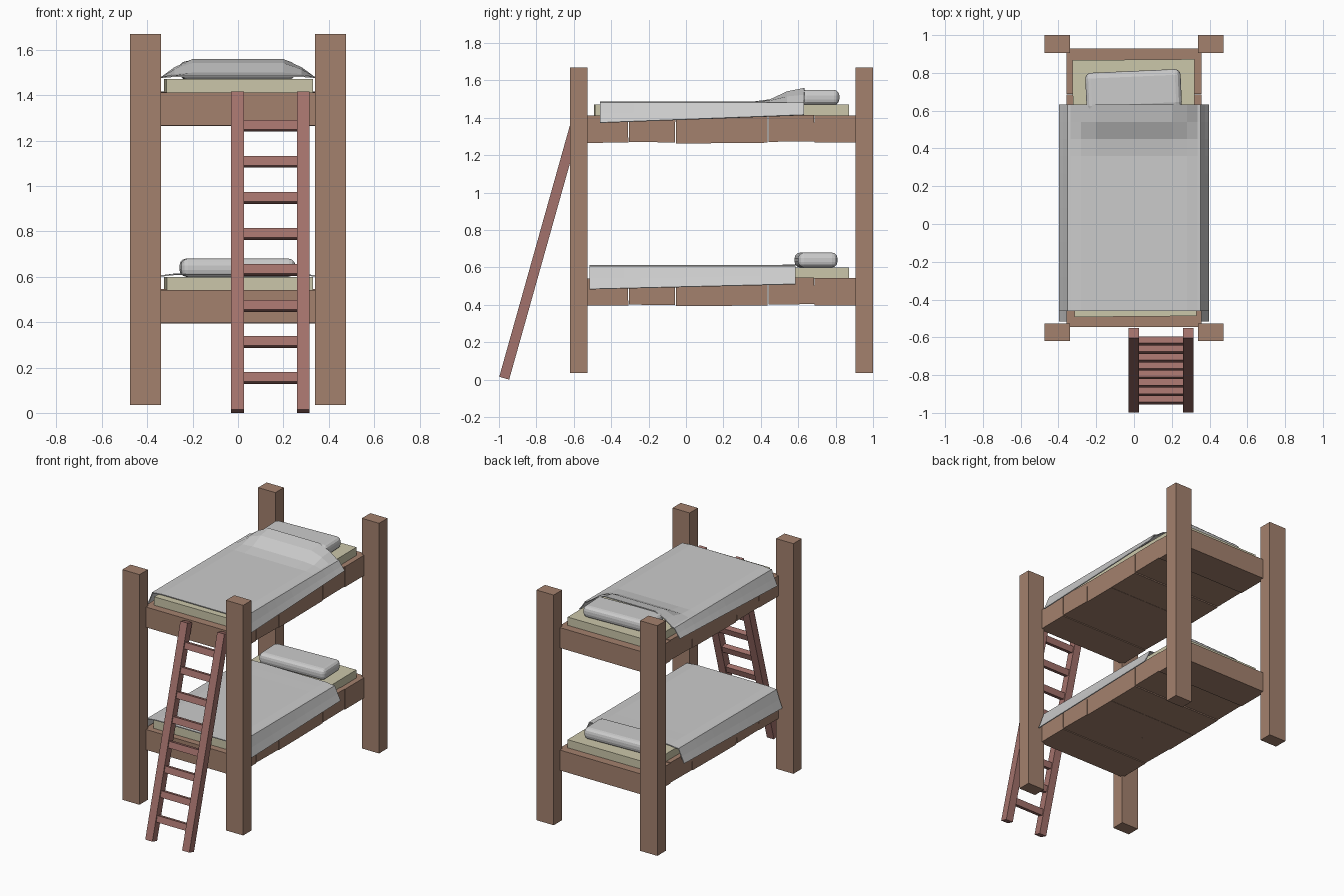
import bpy, bmesh, math
from mathutils import Matrix, Euler

if "Cube" in bpy.data.objects:
    bpy.data.objects.remove(bpy.data.objects["Cube"])


def material(name, rgb):
    m = bpy.data.materials.new(name)
    m.diffuse_color = (*rgb, 1)
    m.use_nodes = True
    m.node_tree.nodes["Principled BSDF"].inputs["Base Color"].default_value = m.diffuse_color
    return m


WOOD = material("wood", (0.37, 0.22, 0.155))
RED_WOOD = material("ladder_wood", (0.37, 0.17, 0.15))
CREAM = material("cream_fabric", (0.60, 0.57, 0.40))


def add_object(name, bm, mat=None):
    mesh = bpy.data.meshes.new(name)
    bm.to_mesh(mesh)
    bm.free()
    ob = bpy.data.objects.new(name, mesh)
    bpy.context.collection.objects.link(ob)
    if mat:
        mesh.materials.append(mat)
    return ob


def box(name, x, y, z, mat=None, rot=(0, 0, 0)):
    """Box from (min, max) ranges, rotated in degrees about its centre."""
    bm = bmesh.new()
    bmesh.ops.create_cube(bm, size=1)
    size = [r[1] - r[0] for r in (x, y, z)]
    bm.transform(Matrix.Diagonal((*size, 1)))
    ob = add_object(name, bm, mat)
    ob.location = [(r[0] + r[1]) / 2 for r in (x, y, z)]
    ob.rotation_euler = Euler([math.radians(a) for a in rot])
    return ob


def bevel(ob, width, segments):
    b = ob.modifiers.new("bevel", 'BEVEL')
    b.width, b.segments = width, segments


def smoothstep(t):
    t = max(0, min(1, t))
    return t * t * (3 - 2 * t)


def blanket(name, y0, y1, top, hem0, hem1, hump):
    """Draped sheet: cross-section swept along y, raised over the pillow."""
    xs = (-0.397, -0.375, -0.352, -0.335, -0.28, -0.2, -0.1, 0,
          0.1, 0.2, 0.28, 0.335, 0.352, 0.375, 0.397)
    rows = 12
    bm = bmesh.new()
    grid = []
    for j in range(rows + 1):
        t = j / rows
        y = y0 + (y1 - y0) * t
        hem = hem0 + (hem1 - hem0) * t
        row = []
        for x in xs:
            a = abs(x)
            lift = smoothstep((y - y1 + 0.24) / 0.22) * hump
            z = top + lift * smoothstep((0.35 - a) / 0.14)
            z -= 0.006 * smoothstep((a - 0.28) / 0.06)
            if a > 0.352:
                z = top - 0.008 + (hem - top) * (a - 0.35) / 0.047
            row.append(bm.verts.new((x, y, z)))
        grid.append(row)
    for r, s in zip(grid, grid[1:]):
        for i in range(len(xs) - 1):
            bm.faces.new((r[i], r[i + 1], s[i + 1], s[i]))
    ob = add_object(name, bm)
    sol = ob.modifiers.new("thickness", 'SOLIDIFY')
    sol.thickness = 0.006


# Corner posts
for side, sx in (("left", -1), ("right", 1)):
    for end, y in (("front", (-0.62, -0.527)), ("back", (0.905, 1.0))):
        x = sorted((sx * 0.34, sx * 0.475))
        box(f"{end}_{side}_post", x, y, (0.035, 1.67), WOOD)

# Bunk platforms: thick planks laid side by side, slightly uneven
PLANKS = ((-0.545, -0.309, 0, 0.3), (-0.305, -0.058, 0.003, -0.8),
          (-0.053, 0.189, -0.003, 0.2), (0.19, 0.436, -0.001, 0.5),
          (0.441, 0.686, 0.006, 0.6), (0.688, 0.93, 0.001, 0))
for level, base in (("lower", 0.397), ("upper", 1.267)):
    for n, (y0, y1, dz, tilt) in enumerate(PLANKS):
        box(f"{level}_plank_{n + 1}", (-0.358, 0.358), (y0, y1),
            (base + dz, base + 0.145 + dz / 2), WOOD, (tilt, 0, 0))

# Mattresses
box("lower_mattress", (-0.32, 0.325), (-0.50, 0.87), (0.54, 0.600), CREAM, (0, 0, 0.5))
box("upper_mattress", (-0.32, 0.325), (-0.49, 0.87), (1.41, 1.471), CREAM, (0, 0, 0.5))

# Pillows
for level, y, z in (("lower", (0.59, 0.80), (0.6, 0.68)),
                    ("upper", (0.605, 0.81), (1.469, 1.55))):
    p = box(f"{level}_pillow", (-0.255, 0.25), y, z, None, (0, 0, 2.5))
    bevel(p, 0.03, 3)

# Blankets
blanket("lower_blanket", -0.515, 0.585, 0.613, 0.493, 0.52, 0.002)
blanket("upper_blanket", -0.46, 0.632, 1.487, 1.383, 1.425, 0.073)

# Leaning ladder, hinged from its bottom centre to its top centre
Y0, Z0, Y1, Z1 = -0.972, 0.008, -0.578, 1.41
lean = -math.degrees(math.atan2(Y1 - Y0, Z1 - Z0))
length = math.hypot(Y1 - Y0, Z1 - Z0)
yc, zc = (Y0 + Y1) / 2, (Z0 + Z1) / 2
for side, x in (("left", (-0.03, 0.026)), ("right", (0.26, 0.316))):
    box(f"ladder_{side}_rail", x, (yc - 0.0275, yc + 0.0275),
        (zc - length / 2, zc + length / 2), RED_WOOD, (lean, 0, 0))
for n in range(8):
    z = 0.154 + 0.1588 * n
    y = Y0 + (Y1 - Y0) * (z - Z0) / (Z1 - Z0)
    box(f"ladder_rung_{n + 1}", (0.01, 0.275), (y - 0.019, y + 0.019),
        (z - 0.022, z + 0.022), RED_WOOD, (lean, 0, 0))
